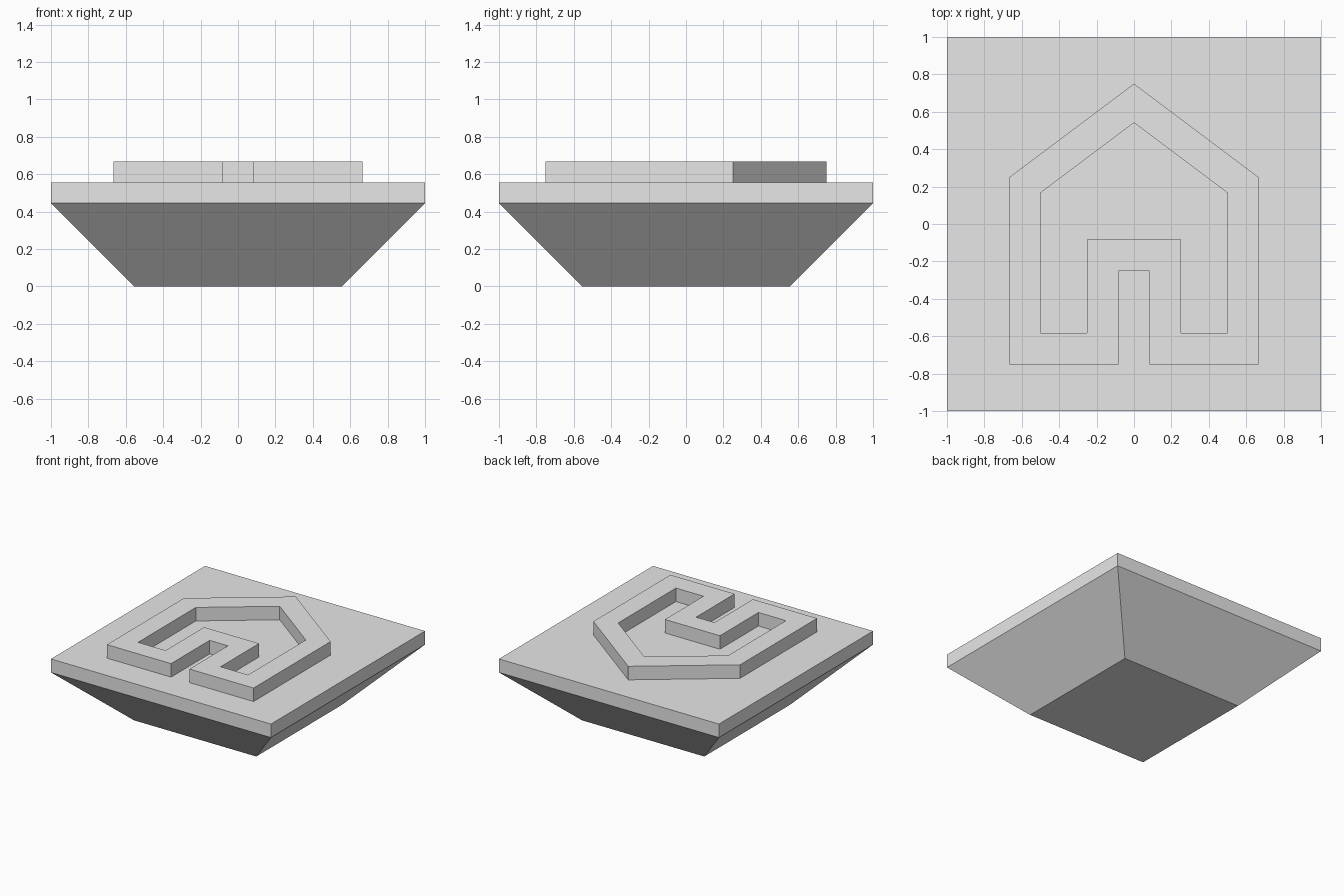
import bpy
import bmesh

cube = bpy.data.objects.get("Cube")
if cube:
    bpy.data.objects.remove(cube, do_unlink=True)

U = 1 / 12  # layout unit
TAPER_TOP, SLAB_TOP, WALL_TOP = 4 / 9, 5 / 9, 6 / 9

grey = bpy.data.materials.new("light_grey")
grey.use_nodes = True
grey.diffuse_color = (0.8, 0.8, 0.8, 1)
grey.node_tree.nodes["Principled BSDF"].inputs["Base Color"].default_value = (0.8, 0.8, 0.8, 1)


def finish(name, bm):
    bmesh.ops.recalc_face_normals(bm, faces=bm.faces)
    mesh = bpy.data.meshes.new(name)
    bm.to_mesh(mesh)
    bm.free()
    mesh.materials.append(grey)
    obj = bpy.data.objects.new(name, mesh)
    bpy.context.collection.objects.link(obj)
    return obj


def block(name, bottom_half, top_half, z0, z1):
    """Square block whose bottom and top may differ in size."""
    bm = bmesh.new()
    bmesh.ops.create_cube(bm, size=2)
    for v in bm.verts:
        half, z = (top_half, z1) if v.co.z > 0 else (bottom_half, z0)
        v.co = (v.co.x * half, v.co.y * half, z)
    return finish(name, bm)


def mirrored(apex_y, right_side):
    """Closed outline from an apex and its right side, mirrored across x."""
    left_side = [(-x, y) for x, y in reversed(right_side)]
    return [(x * U, y * U) for x, y in [(0, apex_y)] + right_side + left_side]


# Tapered base and square slab
block("tapered_base", 5 / 9, 1, 0, TAPER_TOP)
block("square_slab", 1, 1, TAPER_TOP, SLAB_TOP)

# Raised house outline: a band between outer and inner loops
outer = mirrored(9, [(8, 3), (8, -9), (1, -9), (1, -3)])
inner = mirrored(6.5, [(6, 2), (6, -7), (3, -7), (3, -1)])
bm = bmesh.new()
loops = [[bm.verts.new((x, y, z)) for x, y in line]
         for line, z in ((outer, SLAB_TOP), (outer, WALL_TOP),
                         (inner, WALL_TOP), (inner, SLAB_TOP))]
count = len(outer)
for k in range(4):
    a, b = loops[k], loops[(k + 1) % 4]
    for i in range(count):
        j = (i + 1) % count
        bm.faces.new((a[i], a[j], b[j], b[i]))
finish("house_outline", bm)
